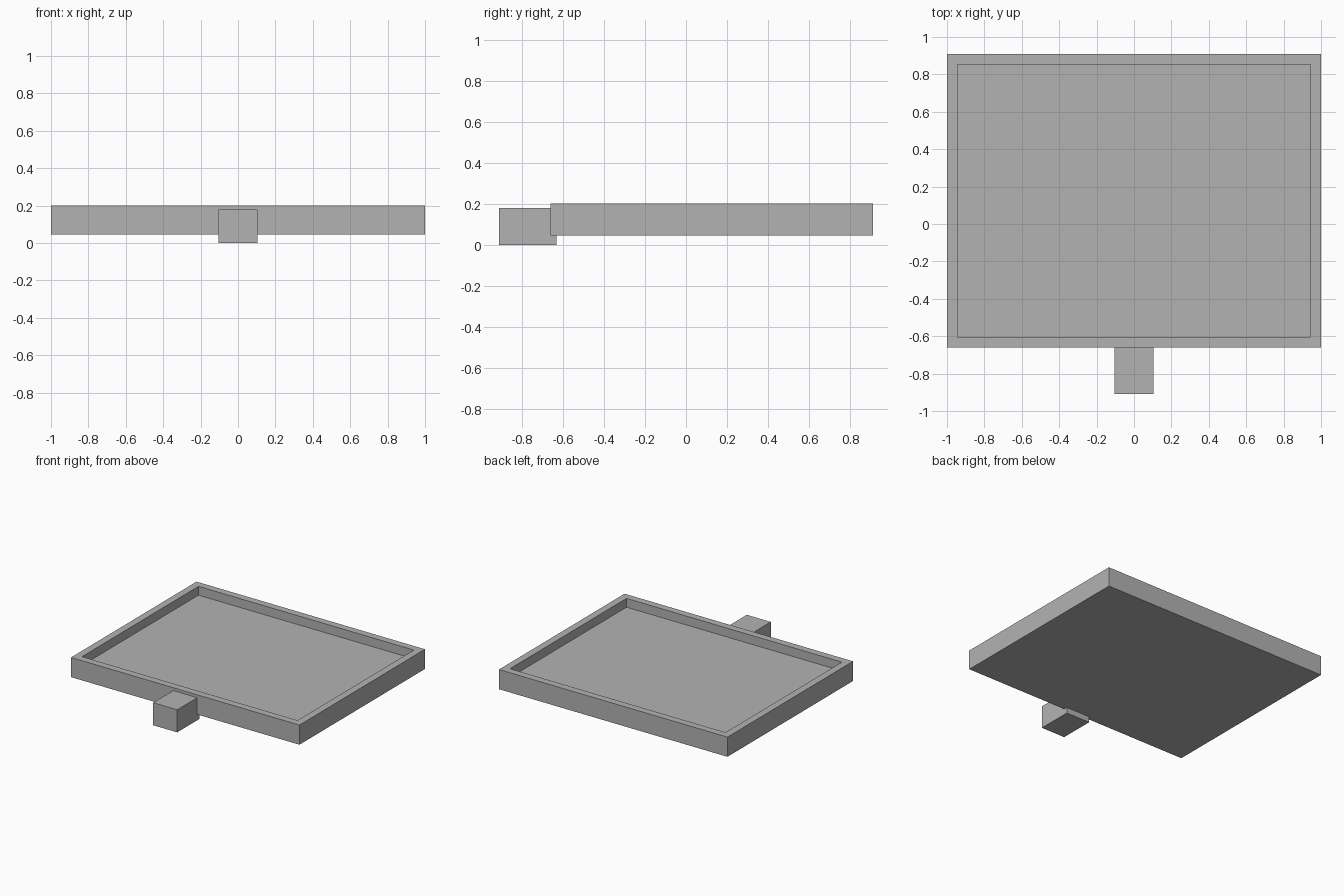
import bpy
import bmesh
from mathutils import Vector

cube = bpy.data.objects.get("Cube")
if cube:
    bpy.data.objects.remove(cube, do_unlink=True)

# Plain grey for the whole model
grey = bpy.data.materials.new("plain_grey")
grey.use_nodes = True
colour = (0.45, 0.45, 0.45, 1)
grey.diffuse_color = colour
grey.node_tree.nodes["Principled BSDF"].inputs["Base Color"].default_value = colour


def box(name, low, high, recess=None):
    """Box between two corners, with an optional (rim width, depth) recess in its top."""
    low, high = Vector(low), Vector(high)
    bm = bmesh.new()
    bmesh.ops.create_cube(bm, size=1)
    for v in bm.verts:
        v.co = (low + high) / 2 + v.co * (high - low)
    if recess:
        rim, depth = recess
        bm.normal_update()
        top = max(bm.faces, key=lambda f: f.normal.z)
        bmesh.ops.inset_region(bm, faces=[top], thickness=rim, use_even_offset=True)
        floor = bmesh.ops.extrude_discrete_faces(bm, faces=[top])["faces"][0]
        bmesh.ops.translate(bm, verts=floor.verts, vec=(0, 0, -depth))
    mesh = bpy.data.meshes.new(name)
    bm.to_mesh(mesh)
    bm.free()
    mesh.materials.append(grey)
    obj = bpy.data.objects.new(name, mesh)
    bpy.context.scene.collection.objects.link(obj)
    return obj


# Shallow tray with a raised rim
box("tray", (-1, -0.66, 0.046), (1, 0.91, 0.202), recess=(0.057, 0.07))

# Block set into the middle of the front wall
box("front_block", (-0.105, -0.91, 0), (0.105, -0.63, 0.179))
